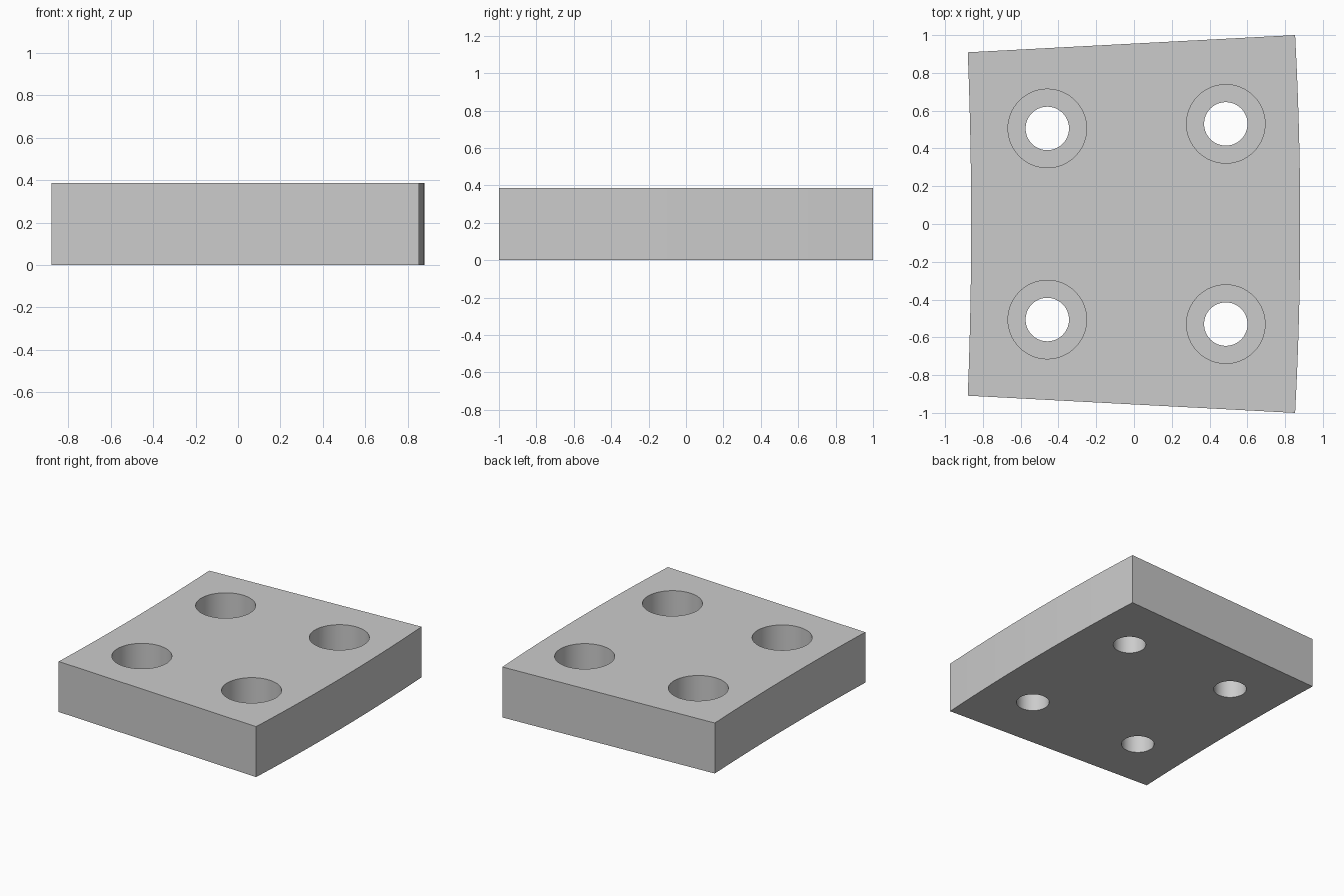
import bpy, bmesh, math

cube = bpy.data.objects.get("Cube")
if cube:
    bpy.data.objects.remove(cube, do_unlink=True)

HEIGHT = 0.386
BORE_DEPTH = 0.23
STEPS = 12

grey = bpy.data.materials.new("plain grey")
grey.use_nodes = True
grey.diffuse_color = (0.6, 0.6, 0.6, 1)
grey.node_tree.nodes["Principled BSDF"].inputs["Base Color"].default_value = (0.6, 0.6, 0.6, 1)


def make_object(name, bm):
    bmesh.ops.recalc_face_normals(bm, faces=bm.faces)
    mesh = bpy.data.meshes.new(name)
    bm.to_mesh(mesh)
    bm.free()
    mesh.materials.append(grey)
    obj = bpy.data.objects.new(name, mesh)
    bpy.context.collection.objects.link(obj)
    return obj


def bowed_edge(x_mid, x_end, half):
    """Shallow arc running from -half to +half in y."""
    ts = [2 * i / STEPS - 1 for i in range(STEPS + 1)]
    return [(x_mid + (x_end - x_mid) * t * t, half * t) for t in ts]


# Plate: tapered outline with two bowed sides, extruded upward
outline = bowed_edge(0.88, 0.853, 1.0) + bowed_edge(-0.862, -0.88, 0.909)[::-1]
bm = bmesh.new()
base = bm.faces.new([bm.verts.new((x, y, 0)) for x, y in outline])
top = bmesh.ops.extrude_face_region(bm, geom=[base])["geom"]
bmesh.ops.translate(bm, vec=(0, 0, HEIGHT),
                    verts=[v for v in top if isinstance(v, bmesh.types.BMVert)])
plate = make_object("plate", bm)

# Stepped cutter: wide counterbore above a narrow through hole
SEGMENTS = 64
floor = HEIGHT - BORE_DEPTH
profile = [(0.115, -0.1), (0.115, floor), (0.208, floor), (0.208, HEIGHT + 0.1)]
bm = bmesh.new()
for cx, cy in [(-0.459, 0.506), (0.486, 0.53)]:
    for side in (1, -1):
        rings = []
        for r, z in profile:
            angles = [math.tau * i / SEGMENTS for i in range(SEGMENTS)]
            rings.append([bm.verts.new((cx + r * math.cos(a), side * cy + r * math.sin(a), z))
                          for a in angles])
        for low, high in zip(rings, rings[1:]):
            for i in range(SEGMENTS):
                j = (i + 1) % SEGMENTS
                bm.faces.new((low[i], low[j], high[j], high[i]))
        bm.faces.new(rings[0][::-1])
        bm.faces.new(rings[-1])
cutter = make_object("hole_cutter", bm)
cutter.hide_render = True
cutter.hide_set(True)

# Cut the four holes
cut = plate.modifiers.new("holes", 'BOOLEAN')
cut.operation = 'DIFFERENCE'
cut.solver = 'EXACT'
cut.object = cutter
bpy.ops.object.select_all(action='DESELECT')
plate.select_set(True)
bpy.context.view_layer.objects.active = plate
bpy.ops.object.modifier_apply(modifier="holes")
bpy.data.objects.remove(cutter, do_unlink=True)
bpy.ops.object.shade_smooth_by_angle(angle=math.radians(30))
